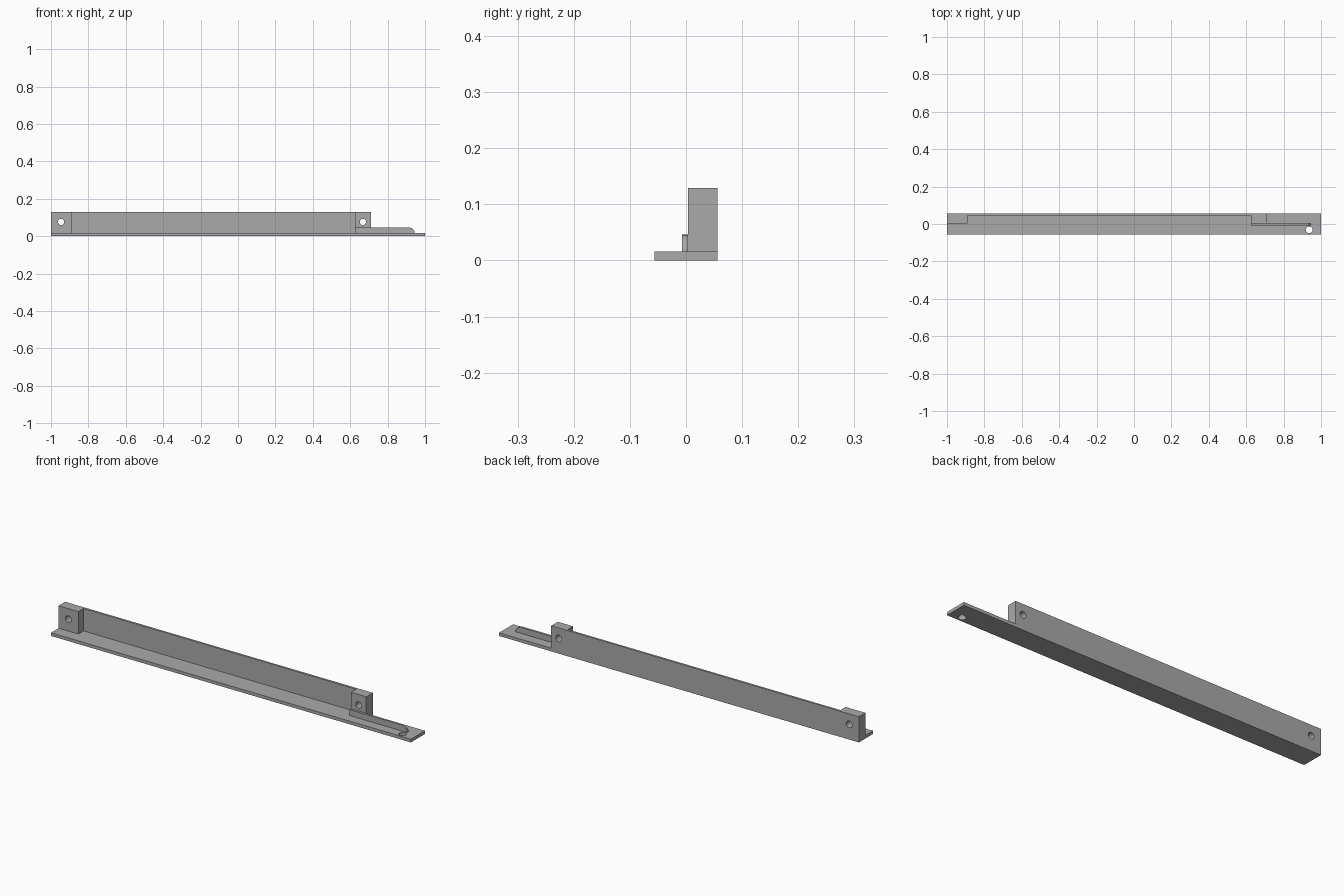
import bpy
import bmesh
import math
from mathutils import Matrix, Vector

if "Cube" in bpy.data.objects:
    bpy.data.objects.remove(bpy.data.objects["Cube"], do_unlink=True)

grey = bpy.data.materials.new("plain grey")
grey.use_nodes = True
colour = (0.4, 0.4, 0.4, 1)
grey.diffuse_color = colour
grey.node_tree.nodes["Principled BSDF"].inputs["Base Color"].default_value = colour

# Shared dimensions
BASE_TOP, WALL_TOP = 0.016, 0.129
BACK, FRONT = 0.056, -0.056
WALL_FRONT, LUG_FRONT = 0.045, 0.004
LEFT_END, RIGHT_END = -1.0, 0.71
LUG_LEFT, LUG_RIGHT = -0.89, 0.625


def extrude(name, outline, offset):
    """Make a solid by sweeping a closed outline along an offset."""
    bm = bmesh.new()
    face = bm.faces.new([bm.verts.new(p) for p in outline])
    swept = bmesh.ops.extrude_face_region(bm, geom=[face])["geom"]
    verts = [v for v in swept if isinstance(v, bmesh.types.BMVert)]
    bmesh.ops.translate(bm, verts=verts, vec=Vector(offset))
    bmesh.ops.recalc_face_normals(bm, faces=bm.faces)
    mesh = bpy.data.meshes.new(name)
    bm.to_mesh(mesh)
    bm.free()
    mesh.materials.append(grey)
    obj = bpy.data.objects.new(name, mesh)
    bpy.context.collection.objects.link(obj)
    return obj


def select(obj):
    bpy.ops.object.select_all(action="DESELECT")
    obj.select_set(True)
    bpy.context.view_layer.objects.active = obj


def drill(target, centre, axis, radius=0.0165):
    """Cut a round through hole along the given axis."""
    bm = bmesh.new()
    turn = Vector((0, 0, 1)).rotation_difference(Vector(axis)).to_matrix().to_4x4()
    bmesh.ops.create_cone(bm, cap_ends=True, segments=32, radius1=radius,
                          radius2=radius, depth=0.3,
                          matrix=Matrix.Translation(centre) @ turn)
    mesh = bpy.data.meshes.new("hole_cutter")
    bm.to_mesh(mesh)
    bm.free()
    mesh.materials.append(grey)
    cutter = bpy.data.objects.new("hole_cutter", mesh)
    cutter.hide_render = True
    bpy.context.collection.objects.link(cutter)
    select(target)
    cut = target.modifiers.new("hole", "BOOLEAN")
    cut.operation, cut.solver, cut.object = "DIFFERENCE", "EXACT", cutter
    bpy.ops.object.modifier_apply(modifier=cut.name)
    bpy.data.objects.remove(cutter, do_unlink=True)


# Flat base strip with a hole near its free end
base = extrude("base_strip",
               [(-1, FRONT, 0), (1, FRONT, 0), (1, BACK, 0), (-1, BACK, 0)],
               (0, 0, BASE_TOP))
drill(base, (0.937, -0.031, 0), (0, 0, 1), 0.018)

# Thin back wall with a thick lug at each end, as one profile
plan = [(LEFT_END, BACK), (LEFT_END, LUG_FRONT), (LUG_LEFT, LUG_FRONT),
        (LUG_LEFT, WALL_FRONT), (LUG_RIGHT, WALL_FRONT), (LUG_RIGHT, LUG_FRONT),
        (RIGHT_END, LUG_FRONT), (RIGHT_END, BACK)]
wall = extrude("back_wall_with_lugs", [(x, y, BASE_TOP) for x, y in plan],
               (0, 0, WALL_TOP - BASE_TOP))
for x in (-0.946, 0.668):
    drill(wall, (x, 0, 0.076), (0, 1, 0))

# Low rib running from the lug, with a rounded outer end
rib_end, rib_top = 0.945, 0.046
radius = rib_top - BASE_TOP
side = [(LUG_RIGHT, BASE_TOP), (rib_end, BASE_TOP)]
for i in range(1, 13):
    a = math.pi / 2 * i / 12
    side.append((rib_end - radius + radius * math.cos(a),
                 BASE_TOP + radius * math.sin(a)))
side.append((LUG_RIGHT, rib_top))
rib = extrude("guide_rib", [(x, -0.007, z) for x, z in side],
              (0, LUG_FRONT + 0.007, 0))

for part in (base, wall, rib):
    select(part)
    bpy.ops.object.shade_smooth_by_angle(angle=math.radians(30))
